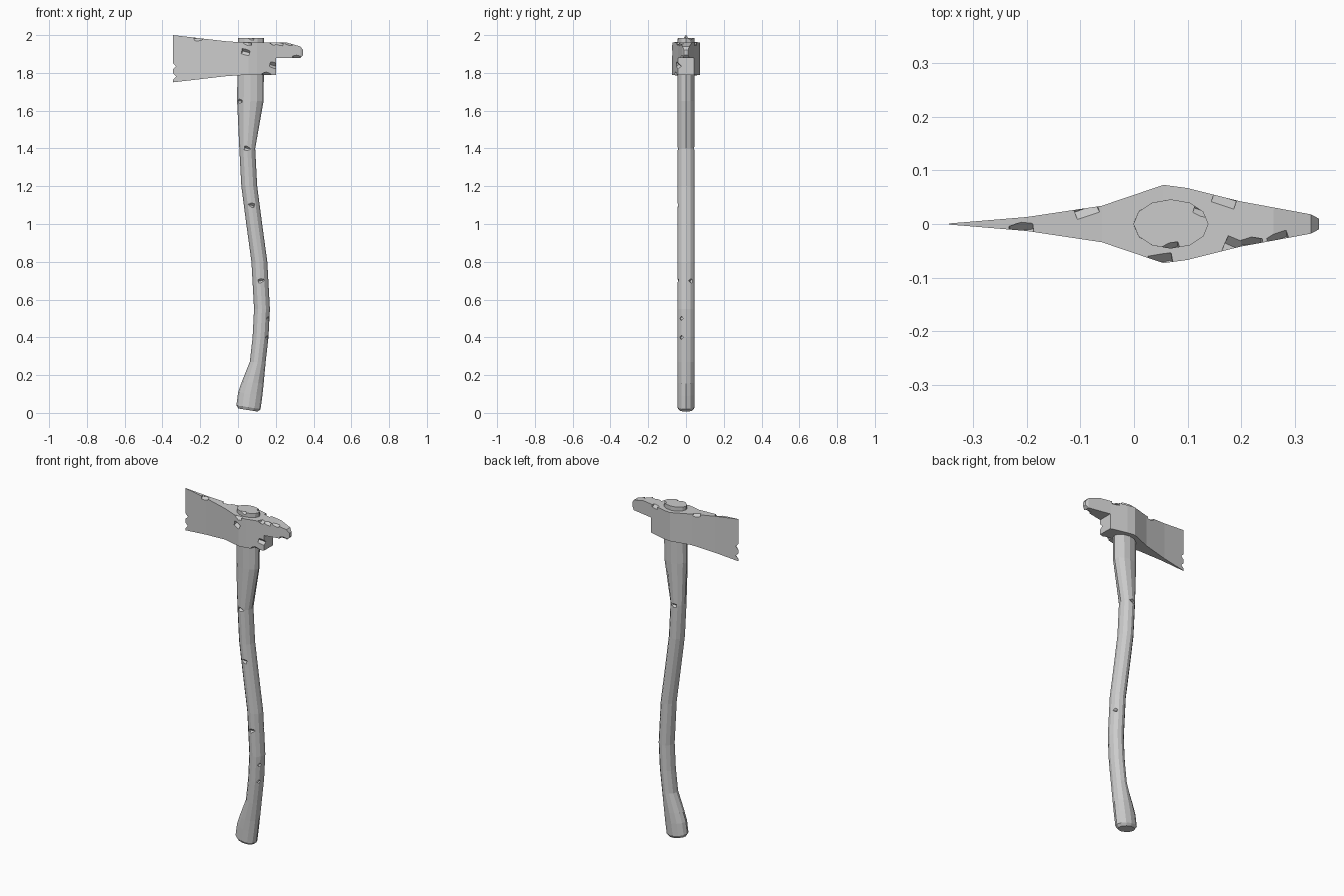
import bpy, bmesh, random
from math import cos, sin, pi
from mathutils import Matrix, Euler, Vector

if "Cube" in bpy.data.objects:
    bpy.data.objects.remove(bpy.data.objects["Cube"])

random.seed(4)
grey = bpy.data.materials.new("plain grey")
grey.use_nodes = True
colour = (0.6, 0.6, 0.6, 1)
grey.diffuse_color = colour
grey.node_tree.nodes["Principled BSDF"].inputs["Base Color"].default_value = colour


def make_object(name, bm):
    bmesh.ops.recalc_face_normals(bm, faces=bm.faces)
    mesh = bpy.data.meshes.new(name)
    bm.to_mesh(mesh)
    bm.free()
    mesh.materials.append(grey)
    obj = bpy.data.objects.new(name, mesh)
    bpy.context.collection.objects.link(obj)
    return obj


def loft(name, rings):
    """Skin a closed solid through rings of equal length."""
    bm = bmesh.new()
    loops = [[bm.verts.new(point) for point in ring] for ring in rings]
    for low, high in zip(loops, loops[1:]):
        for i in range(len(low)):
            bm.faces.new((low[i - 1], low[i], high[i], high[i - 1]))
    bm.faces.new(loops[0])
    bm.faces.new(loops[-1])
    return make_object(name, bm)


def clamp(value):
    return max(0, min(1, value))


def chip(obj, centres, size):
    """Knock small wedge-shaped chips out of a part at the given points."""
    bm = bmesh.new()
    for centre in centres:
        tilt = Euler((pi / 4, random.uniform(-0.3, 0.3), random.uniform(-0.5, 0.5)))
        bmesh.ops.create_cube(bm, size=size, matrix=Matrix.Translation(centre)
                              @ tilt.to_matrix().to_4x4() @ Matrix.Diagonal((2, 1, 1, 1)))
    cut(obj, make_object(obj.name + "_chip_cutter", bm))


def cut(obj, cutter):
    """Subtract a cutter from a part, then remove the cutter."""
    cutter.hide_render = True
    mod = obj.modifiers.new("chips", "BOOLEAN")
    mod.operation = "DIFFERENCE"
    mod.solver = "EXACT"
    mod.object = cutter
    bpy.context.view_layer.update()
    graph = bpy.context.evaluated_depsgraph_get()
    result = bpy.data.meshes.new_from_object(obj.evaluated_get(graph))
    obj.modifiers.clear()
    obj.data = result
    bpy.data.objects.remove(cutter)


# Haft: an elliptical bar on a wave, flared at the butt and towards the eye
def haft_point(height, angle, shrink=1):
    butt = clamp((0.27 - height) / 0.15)
    eye = clamp((height - 1.4) / 0.25)
    wave = cos(pi * (min(height, 1.68) - 0.57) / 0.83)
    middle = 0.088 + 0.039 * wave - 0.015 * butt
    across = (0.042 + 0.022 * butt + 0.028 * eye) * cos(angle) * shrink
    slant = 0.16 * across * clamp(2 - 10 * height)
    return Vector((middle + across, 0.046 * sin(angle) * shrink, height - slant))


def haft_ring(height, shrink=1):
    sides = 12
    return [haft_point(height, 2 * pi * k / sides, shrink) for k in range(sides)]


levels = [0.03, 0.1, 0.16, 0.27, 0.4, 0.55, 0.8, 1, 1.2, 1.4, 1.65, 1.985]
haft = loft("haft", [haft_ring(0.015, 0.8)] + [haft_ring(z) for z in levels])

# Nicks scattered along the haft, on the front and the back
front, back = -pi / 2, pi / 2
nicks = [(0.4, front + 1), (0.5, front + 1), (0.7, front), (1.1, front), (1.4, front),
         (1.65, front - 1), (0.7, back - 1), (1.4, back), (1.985, front), (1.985, back - 1)]
chip(haft, [haft_point(height, angle) for height, angle in nicks], 0.016)

# Axe head: a wedge that widens around the eye, then a narrower beak behind it
TOP, BEAK_BOTTOM, BOTTOM = 1.96, 1.88, 1.79
EDGE, REAR, TIP = -0.345, 0.2, 0.345
outline = [(EDGE, 0.001), (-0.2, 0.013), (-0.06, 0.034), (0.055, 0.073),
           (0.1, 0.067), (REAR, 0.042), (0.33, 0.018), (TIP, 0.01)]


def half_thickness(x):
    for (x0, w0), (x1, w1) in zip(outline, outline[1:]):
        if x <= x1:
            return w0 + (w1 - w0) * (x - x0) / (x1 - x0)


def flare(x):
    """How far the blade spreads above and below the eye."""
    return 0.04 * clamp(x / EDGE)


def section(x, low, high):
    w = half_thickness(x)
    return [(x, -w, low), (x, w, low), (x, w, high), (x, -w, high)]


head = loft("axe_head", [section(x, BOTTOM - flare(x), TOP + flare(x))
                         for x, w in outline if x <= REAR])
beak = loft("rear_beak", [section(REAR, BEAK_BOTTOM, TOP),
                          section(0.26, BEAK_BOTTOM, TOP),
                          section(0.33, BEAK_BOTTOM, TOP - 0.02),
                          section(TIP, BEAK_BOTTOM + 0.015, TOP - 0.04)])

# Battle damage: bites out of the cutting edge, then chips on faces and corners
bm = bmesh.new()
for height in (1.78, 1.835):
    bmesh.ops.create_cube(bm, size=0.025, matrix=Matrix.Translation((EDGE, 0, height))
                          @ Matrix.Rotation(pi / 4, 4, "Y"))
cut(head, make_object("edge_bite_cutter", bm))


def surface_point(x, side, height):
    return Vector((x, side * half_thickness(x), height))


FRONT, BACK = -1, 1
chip(head, [surface_point(-0.21, FRONT, TOP + flare(-0.21)),
            surface_point(-0.09, BACK, TOP + flare(-0.09)),
            surface_point(0.04, FRONT, 1.91),
            surface_point(0.05, FRONT, TOP),
            surface_point(0.17, BACK, TOP),
            surface_point(0.19, FRONT, TOP),
            surface_point(0.19, FRONT, 1.84),
            surface_point(0.15, FRONT, BOTTOM)], 0.022)
chip(beak, [surface_point(0.22, FRONT, TOP),
            surface_point(0.27, FRONT, TOP),
            surface_point(0.31, FRONT, BEAK_BOTTOM)], 0.02)
